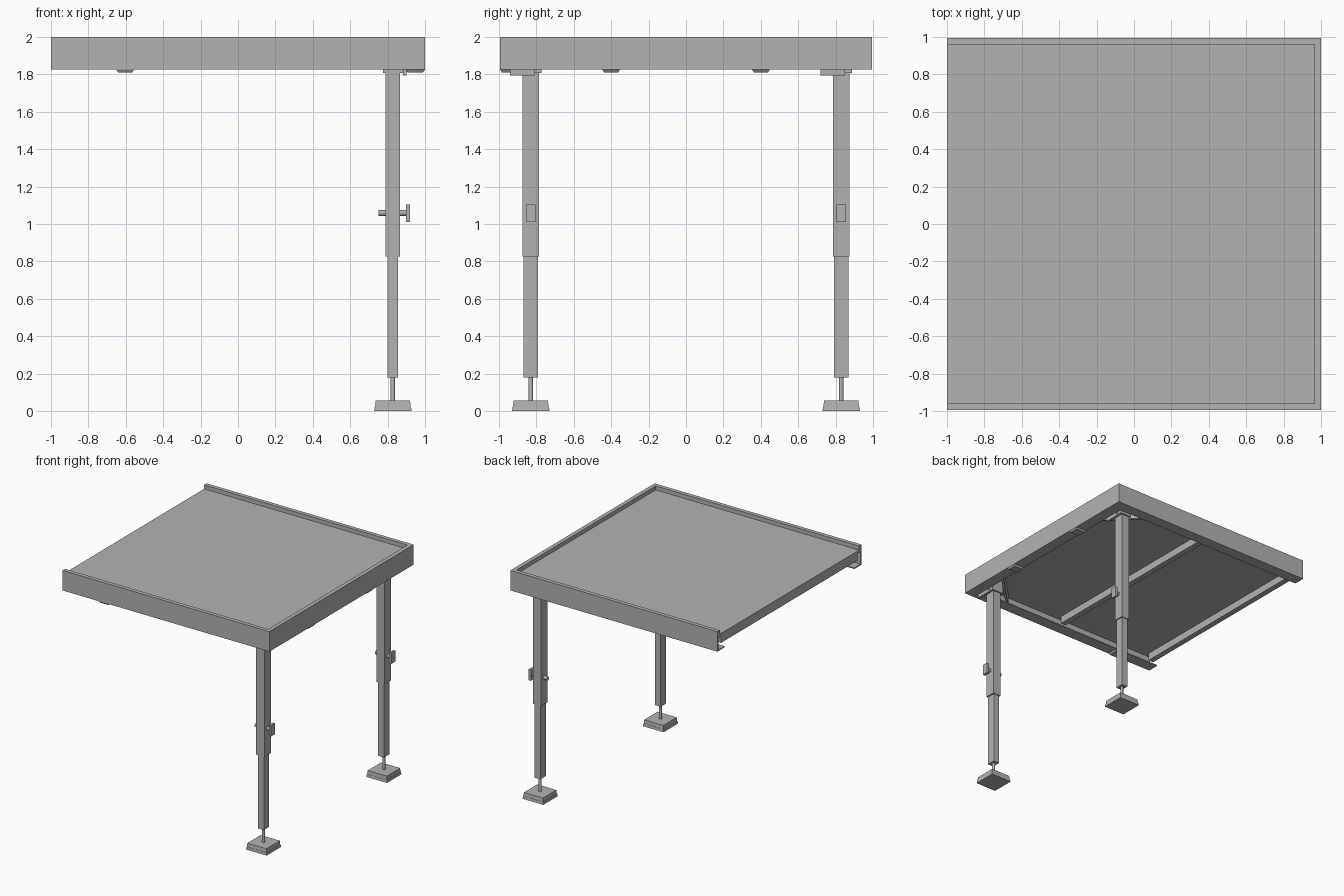
import bpy, bmesh, math
from mathutils import Vector

cube = bpy.data.objects.get("Cube")
if cube:
    bpy.data.objects.remove(cube, do_unlink=True)

grey = bpy.data.materials.new("matte_grey")
grey.use_nodes = True
grey.diffuse_color = (0.45, 0.45, 0.45, 1)
grey.node_tree.nodes["Principled BSDF"].inputs["Base Color"].default_value = grey.diffuse_color

W, L = 0.995, 1.0            # half width (y), half length (x)
DECK_TOP, DECK_LOW = 1.965, 1.945
RAIL_LOW = 1.825
LEG_X, LEG_Y = 0.828, 0.83


def finish(name, bm):
    bmesh.ops.recalc_face_normals(bm, faces=bm.faces)
    mesh = bpy.data.meshes.new(name)
    bm.to_mesh(mesh)
    bm.free()
    mesh.materials.append(grey)
    ob = bpy.data.objects.new(name, mesh)
    bpy.context.collection.objects.link(ob)
    return ob


def box(name, x, y, z, taper=1.0, flip=False):
    """Box from ranges; taper scales the top (or the bottom if flip) in plan."""
    bm = bmesh.new()
    bmesh.ops.create_cube(bm, size=1)
    for v in bm.verts:
        k = taper if (v.co.z < 0) == flip else 1
        v.co = Vector([(r[0] + r[1]) / 2 + c * (r[1] - r[0])
                       for r, c in zip((x, y, z), (v.co.x * k, v.co.y * k, v.co.z))])
    return finish(name, bm)


def around(c, size):
    return (c - size / 2, c + size / 2)


def cylinder(name, centre, radius, length, axis="Z", sides=12):
    bm = bmesh.new()
    bmesh.ops.create_cone(bm, cap_ends=True, segments=sides, radius1=radius,
                          radius2=radius, depth=length)
    ob = finish(name, bm)
    ob.location = centre
    if axis == "X":
        ob.rotation_euler.y = math.pi / 2
    return ob


def rail(name, start, end, inward, mitre):
    """Channel rail with a solid top lip; mitre shortens each end with depth."""
    profile = [(0, RAIL_LOW), (0.1, RAIL_LOW), (0.1, RAIL_LOW + 0.01), (0.012, RAIL_LOW + 0.01),
               (0.012, DECK_LOW), (0.035, DECK_LOW), (0.035, 2), (0, 2)]
    start, end, inward = Vector(start), Vector(end), Vector(inward)
    along = (end - start).normalized()
    bm = bmesh.new()
    rings = []
    for p, s in ((start, mitre[0]), (end, -mitre[1])):
        rings.append([bm.verts.new((p + inward * d + along * s * d) + Vector((0, 0, z)))
                      for d, z in profile])
    for ring in rings:
        bm.faces.new(ring)
    n = len(profile)
    for i in range(n):
        j = (i + 1) % n
        bm.faces.new((rings[0][i], rings[0][j], rings[1][j], rings[1][i]))
    return finish(name, bm)


# Frame: three channel rails, open at the -x end
rail("front_rail", (-L, -W, 0), (L, -W, 0), (0, 1, 0), (0, 1))
rail("back_rail", (-L, W, 0), (L, W, 0), (0, -1, 0), (0, 1))
rail("end_rail", (L, -W, 0), (L, W, 0), (-1, 0, 0), (1, 1))

# Deck panel and the beams under it
box("deck_panel", (-L, L - 0.02), (0.02 - W, W - 0.02), (DECK_LOW, DECK_TOP))
for name, x in (("open_end_beam", -0.972), ("middle_beam", -0.02)):
    box(name, around(x, 0.05), (-0.94, 0.94), (1.88, DECK_LOW))

# Tapered pads under the rails
pad_z = (1.811, RAIL_LOW)
box("front_rail_pad", around(-0.603, 0.095), (-W, -0.9), pad_z, 0.8, True)
for side, s in (("front", -1), ("back", 1)):
    box(side + "_end_rail_pad", (0.895, L), around(0.4 * s, 0.095), pad_z, 0.8, True)

# Legs with sockets, braces, clamps and adjustable feet
for side, s in (("front", -1), ("back", 1)):
    y = LEG_Y * s
    box(side + "_leg_socket", (0.775, 0.885), around(y + 0.002, 0.11), (1.808, DECK_LOW))
    box(side + "_leg_latch", (0.882, 0.902), (y - 0.11, y + 0.02), (1.793, 1.85))
    box(side + "_upper_leg", around(LEG_X, 0.078), around(y, 0.09), (0.825, 1.9))
    box(side + "_lower_leg", around(LEG_X, 0.057), around(y, 0.075), (0.18, 0.9))

    # Diagonal corner brace between the two rails
    a, b = Vector((0.96, 0.57 * s, 0)), Vector((0.57, 0.96 * s, 0))
    brace = box(side + "_corner_brace", around(0, (a - b).length), around(0, 0.02), (1.84, DECK_LOW))
    brace.location = (a + b) / 2
    brace.rotation_euler.z = math.atan2(b.y - a.y, b.x - a.x)

    # Clamp screw with its grip
    cylinder(side + "_clamp_screw", ((0.755 + 0.9) / 2, y, 1.058), 0.016, 0.15, "X")
    box(side + "_clamp_grip", (0.898, 0.92), around(y, 0.053), (1.01, 1.105))

    # Levelling foot
    cylinder(side + "_foot_screw", (LEG_X, y, 0.12), 0.012, 0.15)
    box(side + "_foot_base", around(LEG_X, 0.2), around(y, 0.2), (0, 0.022), 0.97)
    box(side + "_foot_top", around(LEG_X, 0.19), around(y, 0.19), (0.022, 0.055), 0.97)
